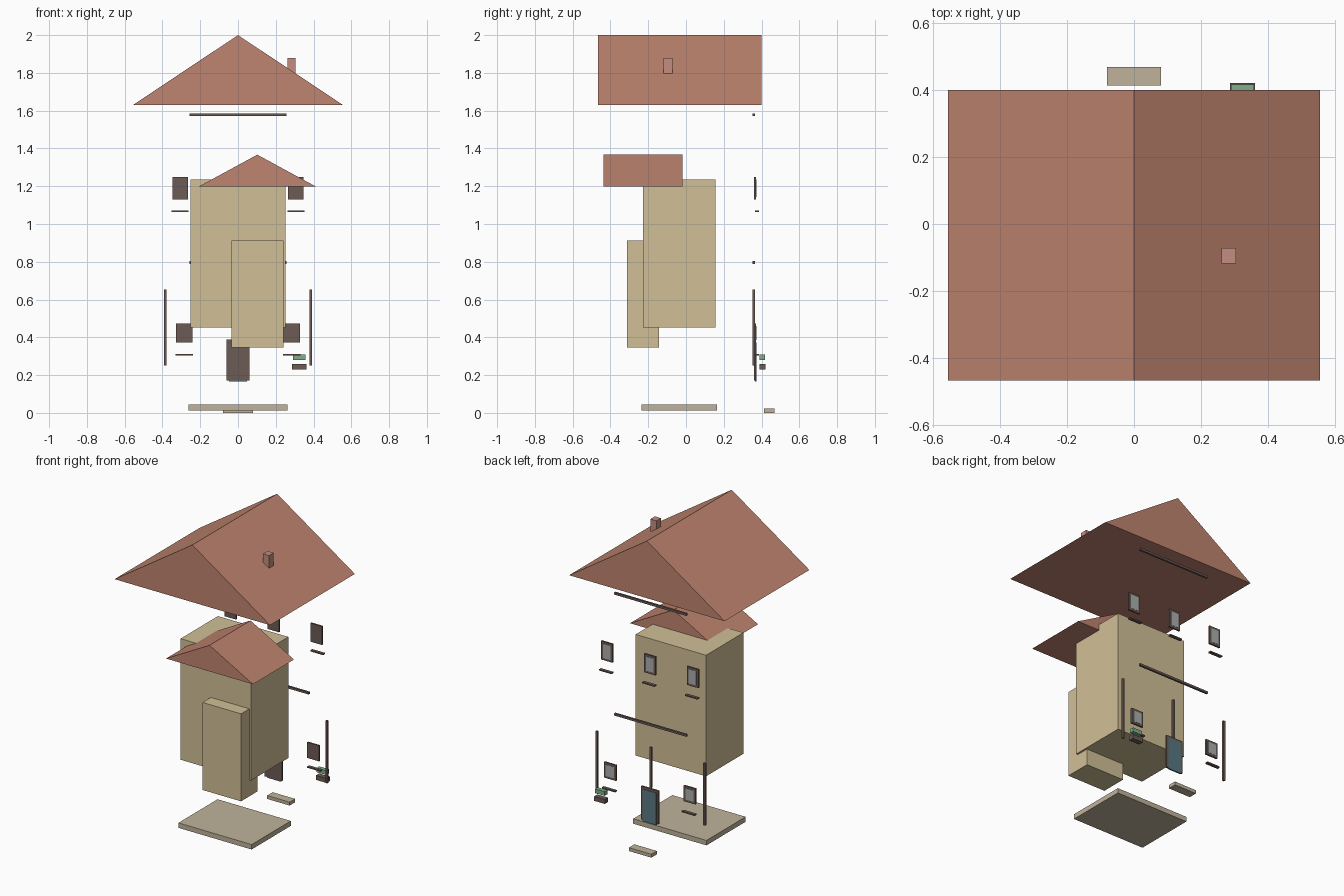
import bpy

if "Cube" in bpy.data.objects:
    bpy.data.objects.remove(bpy.data.objects["Cube"])


def material(name, r, g, b):
    m = bpy.data.materials.new(name)
    m.diffuse_color = (r, g, b, 1)
    m.use_nodes = True
    m.node_tree.nodes["Principled BSDF"].inputs["Base Color"].default_value = m.diffuse_color
    return m


TILE = material("roof_tile", 0.52, 0.23, 0.16)
BRICK = material("brick", 0.55, 0.27, 0.22)
WALL = material("wall", 0.64, 0.53, 0.31)
STONE = material("stone", 0.52, 0.45, 0.33)
TIMBER = material("timber", 0.15, 0.105, 0.09)
GLASS = material("glass", 0.40, 0.43, 0.42)
DOOR = material("door_paint", 0.10, 0.19, 0.22)
PLANT = material("plant", 0.22, 0.42, 0.25)


def mesh(name, verts, faces, mat):
    me = bpy.data.meshes.new(name)
    me.from_pydata(verts, [], faces)
    me.materials.append(mat)
    ob = bpy.data.objects.new(name, me)
    bpy.context.collection.objects.link(ob)
    return ob


def box(name, xs, ys, zs, mat):
    v = [(x, y, z) for x in xs for y in ys for z in zs]
    f = [(0, 1, 3, 2), (4, 6, 7, 5), (0, 4, 5, 1),
         (2, 3, 7, 6), (0, 2, 6, 4), (1, 5, 7, 3)]
    return mesh(name, v, f, mat)


def gable(name, cx, half, ys, z0, z1, mat):
    v = [(x, y, z) for y in ys
         for x, z in ((cx - half, z0), (cx + half, z0), (cx, z1))]
    f = [(0, 1, 2), (3, 5, 4), (0, 3, 4, 1), (1, 4, 5, 2), (2, 5, 3, 0)]
    return mesh(name, v, f, mat)


def mid(c, half):
    return (c - half, c + half)


# Roofs and chimney
gable("main_roof", 0, 0.556, (-0.467, 0.40), 1.63, 2.0, TILE)
gable("porch_roof", 0.102, 0.311, (-0.437, -0.018), 1.198, 1.367, TILE)
box("chimney", (0.262, 0.305), (-0.118, -0.072), (1.78, 1.88), BRICK)

# Walls, plinth and doorstep
box("main_walls", mid(0, 0.252), (-0.227, 0.155), (0.452, 1.235), WALL)
box("front_bay", (-0.035, 0.24), (-0.312, -0.142), (0.347, 0.913), WALL)
box("plinth", mid(0, 0.262), (-0.235, 0.165), (0.012, 0.044), STONE)
box("doorstep", mid(0, 0.08), (0.413, 0.469), (0, 0.022), STONE)

# Horizontal beams and posts
for i, z in enumerate((0.796, 1.578)):
    box(f"beam_{i}", mid(0, 0.258), (0.352, 0.365), mid(z, 0.007), TIMBER)
for x, z0 in ((-0.385, 0.25), (0, 0.39), (0.385, 0.25)):
    box("post", mid(x, 0.007), (0.352, 0.365), (z0, 0.652), TIMBER)


# Windows with a pane set on the back side, and a sill below each
def window(x, hw, z0, z1, sill_z):
    box("window_frame", mid(x, hw), (0.36, 0.371), (z0, z1), TIMBER)
    box("window_pane", mid(x, hw - 0.014), (0.366, 0.3725),
        (z0 + 0.014, z1 - 0.014), GLASS)
    box("window_sill", mid(x, hw + 0.004), (0.366, 0.386),
        mid(sill_z, 0.004), TIMBER)


for x in (-0.307, 0, 0.307):
    window(x, 0.041, 1.13, 1.25, 1.067)
for x in (-0.285, 0.285):
    window(x, 0.043, 0.372, 0.473, 0.309)

# Door
box("door_frame", mid(0, 0.061), (0.36, 0.371), (0.172, 0.388), TIMBER)
box("door_panel", mid(0, 0.048), (0.364, 0.3735), (0.165, 0.372), DOOR)

# Flower box and plants
box("flower_box", (0.286, 0.362), (0.388, 0.421), (0.231, 0.26), TIMBER)
box("flower_box_plants", (0.29, 0.358), (0.39, 0.417), (0.281, 0.308), PLANT)
